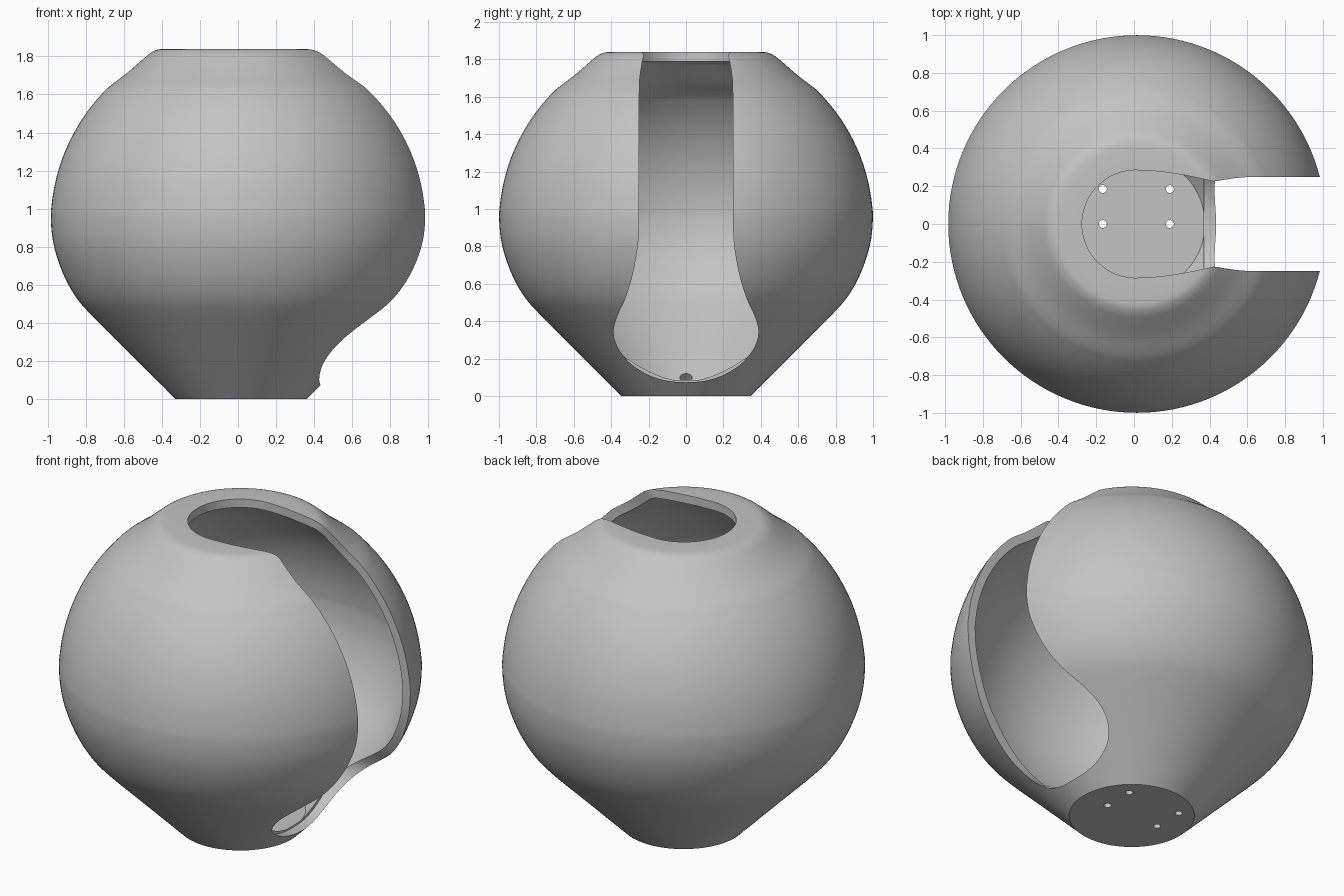
import bpy, bmesh, math
from mathutils import Vector, Matrix

cube = bpy.data.objects.get("Cube")
if cube:
    bpy.data.objects.remove(cube, do_unlink=True)

AXIS_X = 0.016      # the round body sits slightly off centre because of the slot
WALL = 0.05
FLOOR = 0.085
HEIGHT = 1.84
CENTRE_Z = 0.92

grey = bpy.data.materials.new("plain_grey")
grey.use_nodes = True
colour = (0.55, 0.55, 0.55, 1)
grey.diffuse_color = colour
grey.node_tree.nodes["Principled BSDF"].inputs["Base Color"].default_value = colour


def smooth_path(points, steps=6):
    """Catmull-Rom curve through 2D points."""
    p = [Vector(q) for q in points]
    p = [p[0] * 2 - p[1]] + p + [p[-1] * 2 - p[-2]]
    out = []
    for a, b, c, d in zip(p, p[1:], p[2:], p[3:]):
        for i in range(steps):
            t = i / steps
            out.append(0.5 * (2 * b + (c - a) * t + (2 * a - 5 * b + 4 * c - d) * t ** 2
                              + (3 * b - a - 3 * c + d) * t ** 3))
    return out + [p[-2]]


def finish(bm, name):
    bmesh.ops.recalc_face_normals(bm, faces=bm.faces)
    mesh = bpy.data.meshes.new(name)
    bm.to_mesh(mesh)
    bm.free()
    mesh.materials.append(grey)
    obj = bpy.data.objects.new(name, mesh)
    bpy.context.collection.objects.link(obj)
    return obj


def revolve(name, profile):
    bm = bmesh.new()
    verts = [bm.verts.new((AXIS_X + r, 0, z)) for r, z in profile]
    edges = [bm.edges.new(pair) for pair in zip(verts, verts[1:])]
    bmesh.ops.spin(bm, geom=verts + edges, cent=(AXIS_X, 0, 0), axis=(0, 0, 1),
                   angle=math.tau, steps=128, use_duplicate=False)
    bmesh.ops.remove_doubles(bm, verts=bm.verts, dist=0.0002)
    return finish(bm, name)


def prism(name, outline, depth):
    bm = bmesh.new()
    face = bm.faces.new([bm.verts.new(p) for p in outline])
    top = bmesh.ops.extrude_face_region(bm, geom=[face])["geom"]
    bmesh.ops.translate(bm, vec=depth,
                        verts=[v for v in top if isinstance(v, bmesh.types.BMVert)])
    return finish(bm, name)


def rod(name, location, radius, length, tilt=0):
    bm = bmesh.new()
    matrix = Matrix.Translation(location) @ Matrix.Rotation(tilt, 4, "Y")
    bmesh.ops.create_cone(bm, cap_ends=True, segments=24, radius1=radius,
                          radius2=radius, depth=length, matrix=matrix)
    return finish(bm, name)


# Outer profile: cone foot, blended belly, spherical top, sloped shoulder, flat crown
belly = [(0.64, 0.295), (0.79, 0.445), (0.86, 0.525), (0.917, 0.62), (0.962, 0.73), (0.99, 0.84)]
ball = [(math.cos(a), CENTRE_Z + math.sin(a))
        for a in (math.radians(d) for d in range(2, 47, 4))]
shoulder = [(0.60, 1.712), (0.51, 1.79), (0.475, 1.818), (0.44, 1.835), (0.40, HEIGHT)]
curve = smooth_path(belly + ball + shoulder, 4)
body = revolve("hollow_globe_body",
               [(0, 0), (0.345, 0)] + [tuple(p) for p in curve] + [(0, HEIGHT)])

# Cavity: the same profile moved inward by the wall thickness, with a flat floor
inner = []
for before, here, after in zip(curve, curve[1:], curve[2:]):
    along = (after - before).normalized()
    inner.append((here.x - along.y * WALL, here.y + along.x * WALL))
foot_radius = 0.345 + FLOOR - WALL * math.sqrt(2)
cavity = revolve("cavity_cutter", [(0, FLOOR), (foot_radius, FLOOR)] + inner
                 + [(0, inner[-1][1])])

# Side slot: narrow above, spreading to a rounded mouth at the foot
half = smooth_path([(0, 0.073), (0.1, 0.081), (0.2, 0.112), (0.3, 0.177), (0.365, 0.26),
                    (0.387, 0.34), (0.37, 0.42), (0.325, 0.52), (0.285, 0.65),
                    (0.258, 0.8), (0.25, 0.92)])
half += smooth_path([(0.25, 1.62), (0.247, 1.7), (0.235, 1.78), (0.225, 1.84), (0.222, 2)])
loop = [(y, z) for y, z in half] + [(-y, z) for y, z in reversed(half[1:])]
slot = prism("slot_cutter", [(0.37, y, z) for y, z in loop], (1, 0, 0))

# Crown opening: round, narrowing toward the slot
arc = [(0.01 + 0.285 * math.cos(a), 0.285 * math.sin(a))
       for a in (math.radians(d) for d in range(90, 181, 5))]
side = smooth_path([(0.43, 0.224), (0.37, 0.237), (0.27, 0.258), (0.14, 0.278)], 4)
upper = [tuple(p) for p in side] + arc
plan = upper + [(x, -y) for x, y in reversed(upper[:-1])]
opening = prism("opening_cutter", [(x, y, 1.6) for x, y in plan], (0, 0, 0.5))

# Mounting holes in the floor and a slanted cable hole low in the back wall
cutters = [cavity, slot, opening]
for x in (-0.165, 0.19):
    for y in (0, 0.185):
        cutters.append(rod("mounting_hole_cutter", (x, y, 0.05), 0.021, 0.3))
cutters.append(rod("cable_hole_cutter", (-0.375, 0, 0.078), 0.032, 0.2, math.radians(45)))

bpy.context.view_layer.objects.active = body
body.select_set(True)
for cutter in cutters:
    cutter.hide_render = True
    mod = body.modifiers.new("cut", "BOOLEAN")
    mod.operation = "DIFFERENCE"
    mod.solver = "EXACT"
    mod.object = cutter
    bpy.ops.object.modifier_apply(modifier=mod.name)
    bpy.data.objects.remove(cutter, do_unlink=True)

bpy.ops.object.shade_smooth_by_angle(angle=math.radians(30))
